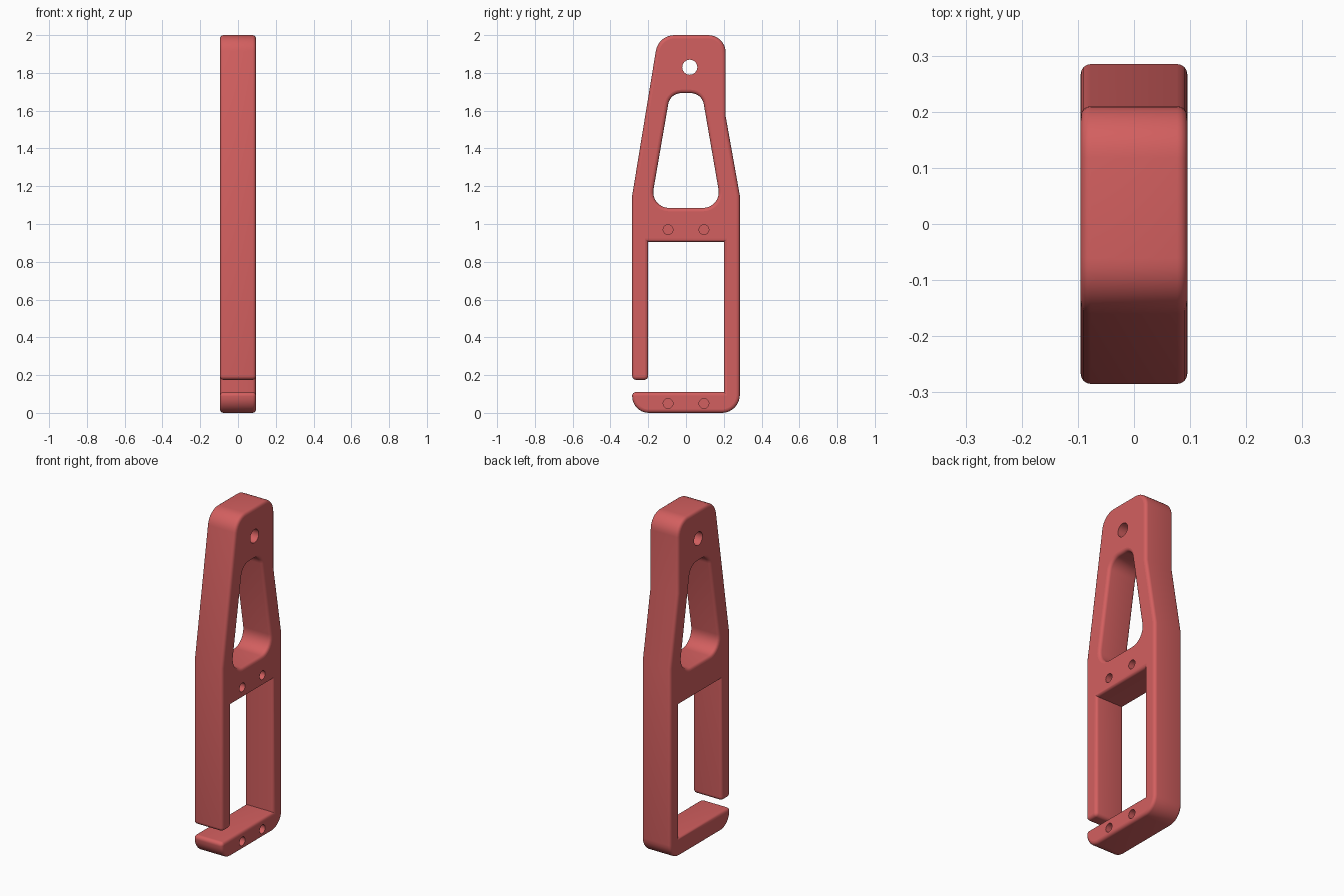
import bpy, bmesh, math
from mathutils import Vector, Matrix

if "Cube" in bpy.data.objects:
    bpy.data.objects.remove(bpy.data.objects["Cube"])

HALF = 0.095    # half thickness along x
EDGE = 0.018    # rounding of the outer edges

red = bpy.data.materials.new("soft red")
red.diffuse_color = (0.65, 0.115, 0.115, 1)
red.use_nodes = True
red.node_tree.nodes["Principled BSDF"].inputs["Base Color"].default_value = red.diffuse_color


def fillet(corners, steps=8):
    """Replace each (y, z, radius) corner with a tangent arc."""
    out = []
    for i, (y, z, r) in enumerate(corners):
        p = Vector((y, z))
        if r == 0:
            out.append(p)
            continue
        a = (Vector(corners[i - 1][:2]) - p).normalized()
        b = (Vector(corners[(i + 1) % len(corners)][:2]) - p).normalized()
        half = a.angle(b) / 2
        centre = p + (a + b).normalized() * (r / math.sin(half))
        t = r / math.tan(half)
        va, vb = p + a * t - centre, p + b * t - centre
        sweep = va.angle_signed(vb)
        for k in range(steps + 1):
            out.append(centre + Matrix.Rotation(-sweep * k / steps, 2) @ va)
    return out


def inset(pts, d):
    """Move a loop to its left by d with mitred corners."""
    out = []
    for i, p in enumerate(pts):
        u = (p - pts[i - 1]).normalized()
        v = (pts[(i + 1) % len(pts)] - p).normalized()
        n = Vector((-u.y - v.y, u.x + v.x))
        out.append(p + n * (d / (1 + u.dot(v))))
    return out


# Body outline, anticlockwise: hook, back post, tapered handle, front post
outline = [
    (-0.285, 0.11, 0.02), (-0.285, 0, 0.088), (0.285, 0, 0.095),
    (0.285, 1.15, 0), (0.21, 1.57, 0), (0.21, 2.0, 0.092),
    (-0.146, 2.0, 0.1), (-0.285, 1.15, 0), (-0.285, 0.175, 0.022),
    (-0.2, 0.175, 0.022), (-0.2, 0.905, 0), (0.2, 0.905, 0), (0.2, 0.11, 0),
]
# Tapered window in the handle, clockwise
window = [(-0.084, 1.693, 0.07), (0.084, 1.693, 0.07),
          (0.189, 1.085, 0.083), (-0.189, 1.085, 0.083)]

# Section across the thickness: (x, inset) with quarter-round edges
quarter = [math.pi / 2 * k / 4 for k in range(5)]
section = [(HALF - EDGE + EDGE * math.sin(a), EDGE * (1 - math.cos(a))) for a in quarter]
section = [(-x, d) for x, d in reversed(section)] + section

# Walls follow both loops, broad faces fill between them
bm = bmesh.new()
caps = ([], [])
for loop in (outline, window):
    pts = fillet(loop)
    n = len(pts)
    rings = [[bm.verts.new((x, p.x, p.y)) for p in inset(pts, d)] for x, d in section]
    for r0, r1 in zip(rings, rings[1:]):
        for i in range(n):
            j = (i + 1) % n
            bm.faces.new((r0[i], r0[j], r1[j], r1[i]))
    for cap, ring in zip(caps, (rings[0], rings[-1])):
        cap += [bm.edges.get((ring[i - 1], ring[i])) for i in range(n)]
for cap in caps:
    bmesh.ops.triangle_fill(bm, edges=cap, use_beauty=True, normal=(1, 0, 0))
bmesh.ops.recalc_face_normals(bm, faces=bm.faces)
mesh = bpy.data.meshes.new("clip_body")
bm.to_mesh(mesh)
bm.free()
mesh.materials.append(red)
body = bpy.data.objects.new("clip_body", mesh)
bpy.context.collection.objects.link(body)

# Round holes: one through the top, four blind ones in the right face
cut = bmesh.new()
holes = [(0.02, 1.83, 0.04, -0.2)]
holes += [(y, z, 0.026, 0.03) for y in (-0.095, 0.095) for z in (0.05, 0.97)]
for y, z, r, x0 in holes:
    m = Matrix.Translation(((x0 + 0.2) / 2, y, z)) @ Matrix.Rotation(math.pi / 2, 4, 'Y')
    bmesh.ops.create_cone(cut, cap_ends=True, segments=24, radius1=r, radius2=r,
                          depth=0.2 - x0, matrix=m)
cut_mesh = bpy.data.meshes.new("hole_cutter")
cut.to_mesh(cut_mesh)
cut.free()
cut_mesh.materials.append(red)
cutter = bpy.data.objects.new("hole_cutter", cut_mesh)
cutter.hide_render = True
bpy.context.collection.objects.link(cutter)

bpy.context.view_layer.objects.active = body
body.select_set(True)
mod = body.modifiers.new("holes", 'BOOLEAN')
mod.operation = 'DIFFERENCE'
mod.solver = 'EXACT'
mod.object = cutter
bpy.ops.object.modifier_apply(modifier=mod.name)
bpy.data.objects.remove(cutter)

# Smooth roundings, flat broad faces
bpy.ops.object.shade_smooth_by_angle(angle=math.radians(30))
for f in body.data.polygons:
    if abs(f.normal.x) > 0.999:
        f.use_smooth = False
